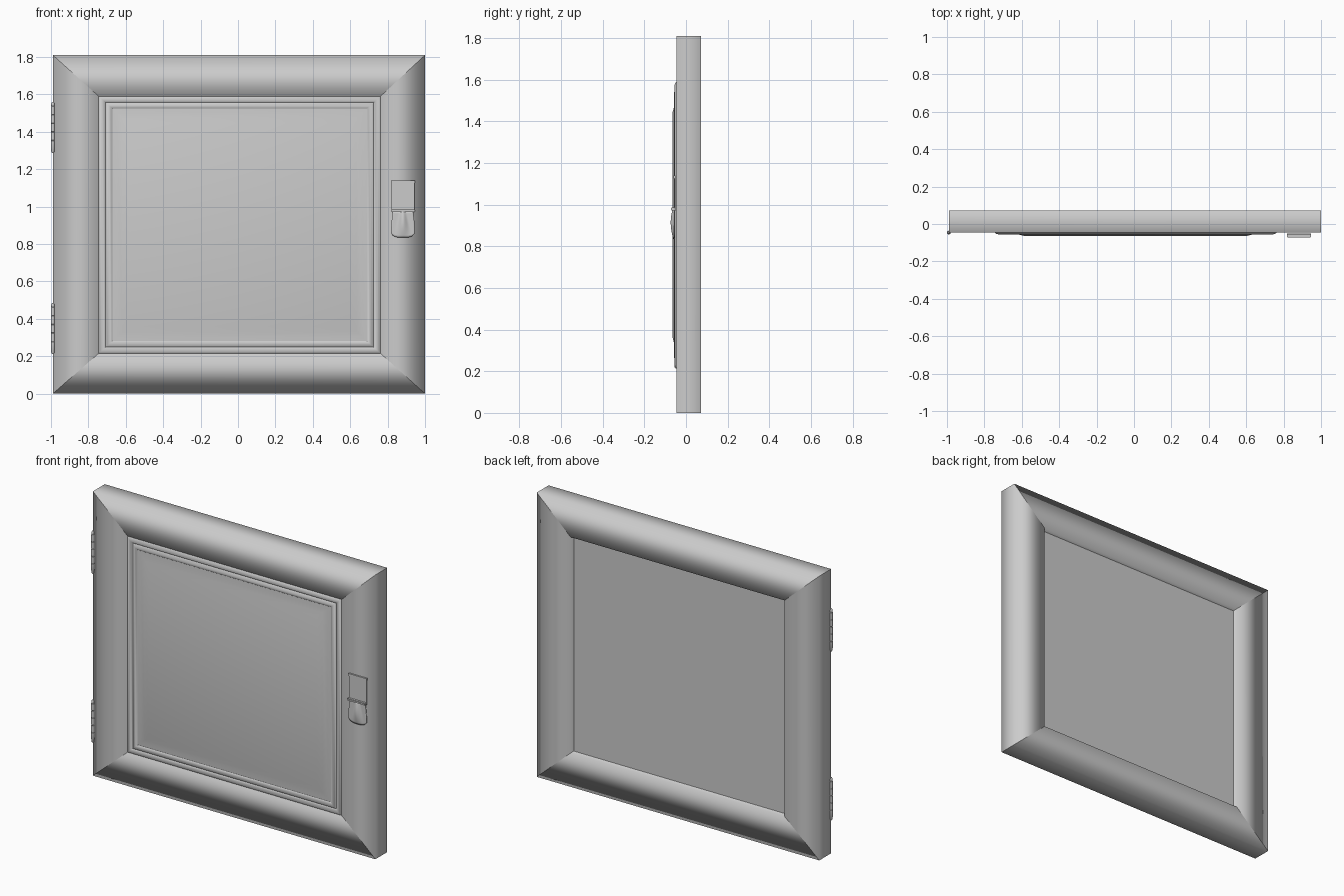
import bpy, bmesh, math
from mathutils import Vector

cube = bpy.data.objects.get("Cube")
if cube:
    bpy.data.objects.remove(cube)

grey = bpy.data.materials.new("plain grey")
grey.use_nodes = True
grey.diffuse_color = (0.6, 0.6, 0.6, 1)
grey.node_tree.nodes["Principled BSDF"].inputs["Base Color"].default_value = (0.6, 0.6, 0.6, 1)

FRONT, BACK = -0.046, 0.073
OUTER = (-0.99, 1.0, 0.0, 1.81)         # left, right, bottom, top
OPENING = (-0.745, 0.762, 0.215, 1.59)
FIELD = (-0.585, 0.602, 0.36, 1.445)


def corners(rect, y):
    l, r, b, t = rect
    return [Vector(p) for p in ((l, y, b), (r, y, b), (r, y, t), (l, y, t))]


def finish(name, bm, smooth=None):
    bmesh.ops.recalc_face_normals(bm, faces=bm.faces)
    mesh = bpy.data.meshes.new(name)
    bm.to_mesh(mesh)
    bm.free()
    mesh.materials.append(grey)
    obj = bpy.data.objects.new(name, mesh)
    bpy.context.collection.objects.link(obj)
    if smooth:
        bpy.ops.object.select_all(action='DESELECT')
        obj.select_set(True)
        bpy.context.view_layer.objects.active = obj
        bpy.ops.object.shade_smooth_by_angle(angle=math.radians(smooth))
    return obj


def box(bm, x0, x1, y0, y1, z0, z1):
    vs = bmesh.ops.create_cube(bm, size=1)["verts"]
    for v in vs:
        v.co = ((x0 + x1) / 2 + v.co.x * (x1 - x0),
                (y0 + y1) / 2 + v.co.y * (y1 - y0),
                (z0 + z1) / 2 + v.co.z * (z1 - z0))
    return vs


# Four mitred frame rails, softly shaded around their section
section = [corners(OUTER, FRONT), corners(OPENING, FRONT),
           corners(OPENING, BACK), corners(OUTER, BACK)]
for i, name in enumerate(("bottom_rail", "left_stile", "top_rail", "right_stile")):
    bm = bmesh.new()
    a = [bm.verts.new(ring[i]) for ring in section]
    b = [bm.verts.new(ring[(i + 1) % 4]) for ring in section]
    for k in range(4):
        n = (k + 1) % 4
        bm.faces.new((a[k], a[n], b[n], b[k]))
    finish(name, bm, 100)

# Raised panel: beaded moulding, cove and flat field, as nested rectangles
profile = [(0, 0.04), (0, -0.046), (0.04, -0.052), (0.11, -0.055), (0.18, -0.053),
           (0.23, -0.047), (0.28, -0.053), (0.34, -0.057), (0.4, -0.055),
           (0.46, -0.049), (0.6, -0.051), (0.8, -0.056), (1, -0.064)]
bm = bmesh.new()
rings = []
for t, y in profile:
    rect = [o + (f - o) * t for o, f in zip(OPENING, FIELD)]
    rings.append([bm.verts.new(c) for c in corners(rect, y)])
for r0, r1 in zip(rings, rings[1:]):
    for k in range(4):
        n = (k + 1) % 4
        bm.faces.new((r0[k], r0[n], r1[n], r1[k]))
bm.faces.new(rings[0])
bm.faces.new(rings[-1])
finish("raised_panel", bm, 35)

# Hinge barrels: lathed knuckles with rounded tips
for name, z0 in (("lower_hinge", 0.212), ("upper_hinge", 1.287)):
    outline = [(0.004, 0), (0.009, 0.008), (0.009, 0.02)]
    for k in range(5):
        z = 0.022 + k * 0.046
        outline += [(0.01, z), (0.01, z + 0.042), (0.008, z + 0.044)]
    outline += [(0.009, 0.254), (0.009, 0.264), (0.004, 0.272)]
    bm = bmesh.new()
    rings = []
    for r, z in outline:
        rings.append([bm.verts.new((-0.99 + r * math.cos(a), -0.046 + r * math.sin(a), z0 + z))
                      for a in (math.tau * s / 16 for s in range(16))])
    for r0, r1 in zip(rings, rings[1:]):
        for s in range(16):
            n = (s + 1) % 16
            bm.faces.new((r0[s], r0[n], r1[n], r1[s]))
    bm.faces.new(rings[0])
    bm.faces.new(rings[-1])
    finish(name, bm, 40)

# Latch plate with a lip along the top, and the pivot bar
HX = 0.882
bm = bmesh.new()
box(bm, HX - 0.062, HX + 0.062, -0.056, -0.051, 0.97, 1.125)
box(bm, HX - 0.064, HX + 0.064, -0.06, -0.05, 1.125, 1.14)
finish("latch_plate", bm)
bm = bmesh.new()
bar = box(bm, HX - 0.064, HX + 0.064, -0.073, -0.054, 0.972, 0.986)
bmesh.ops.bevel(bm, geom=bm.edges[:], offset=0.003, segments=2, affect='EDGES')
finish("latch_bar", bm, 40)

# Latch pull: flared tongue with a central ridge and rounded lower corners
COLS, ROWS = 16, 12
bm = bmesh.new()
grid = []
for j in range(ROWS + 1):
    v = j / ROWS
    half = 0.054 + 0.009 * math.sin(v * math.pi * 0.6)
    row = []
    for i in range(COLS + 1):
        u = 2 * i / COLS - 1
        drop = 0.14 - 0.02 * abs(u) ** 4
        ridge = max(0, 1 - abs(u) / (0.3 + 0.5 * v))
        swell = ridge * ridge * (3 - 2 * ridge) * math.sin(math.pi * (0.15 + 0.8 * v))
        y = -0.056 - 0.015 * swell
        row.append(bm.verts.new((HX + half * u, y, 0.975 - drop * v)))
    grid.append(row)
for r0, r1 in zip(grid, grid[1:]):
    for i in range(COLS):
        bm.faces.new((r0[i], r0[i + 1], r1[i + 1], r1[i]))
pull = finish("latch_pull", bm, 50)
solid = pull.modifiers.new("thickness", 'SOLIDIFY')
solid.thickness = 0.005
solid.offset = 0
